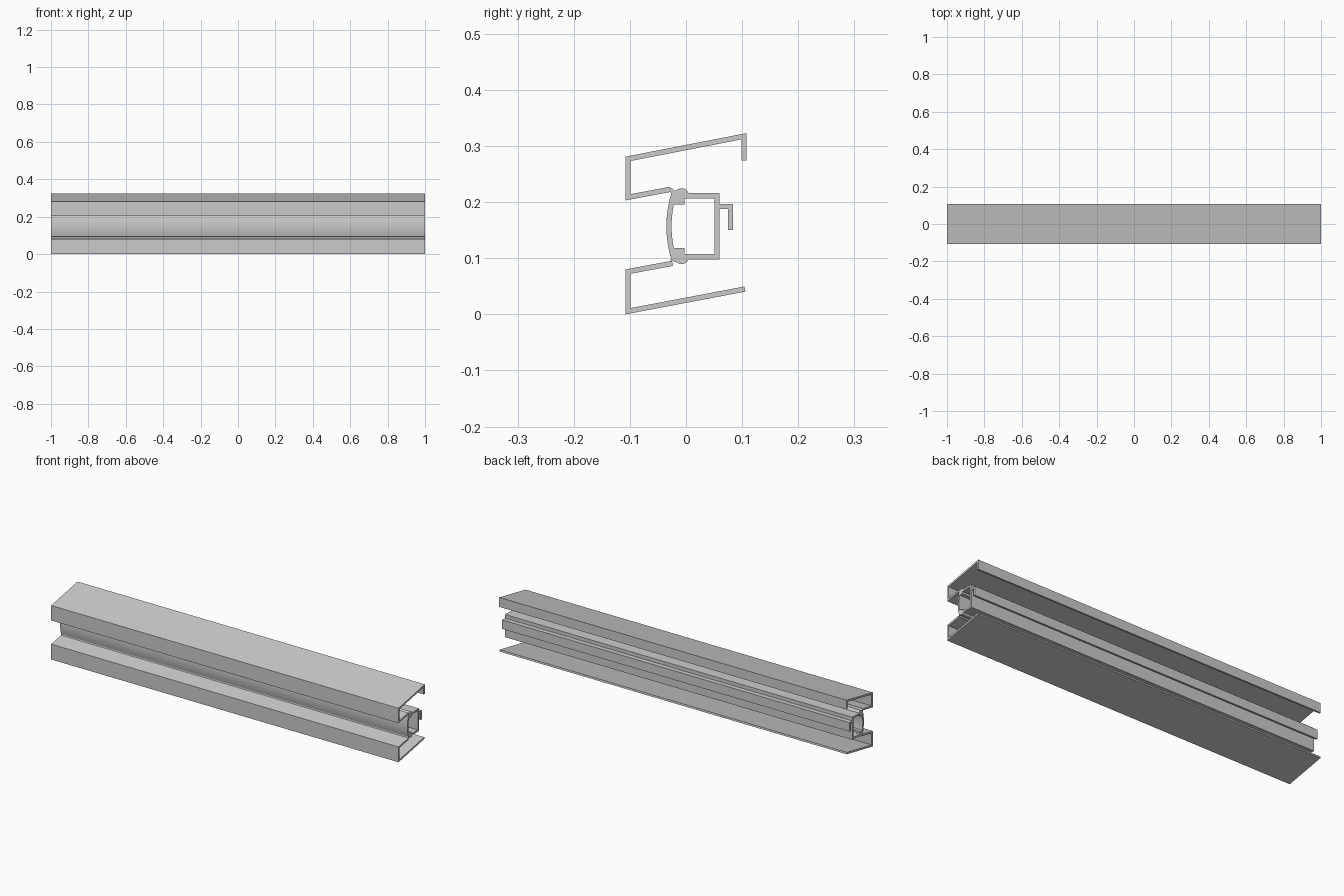
import bpy, bmesh
from math import sin, cos, asin, radians
from mathutils import Vector

if "Cube" in bpy.data.objects:
    bpy.data.objects.remove(bpy.data.objects["Cube"])

HALF = 1.0      # half length of the extrusion
MID = 0.157     # mirror height of the core
T = 0.0093      # wall thickness


def extrude(name, outline, smooth=False):
    """Prism along x from a (y, z) outline."""
    bm = bmesh.new()
    face = bm.faces.new([bm.verts.new((-HALF, y, z)) for y, z in outline])
    res = bmesh.ops.extrude_face_region(bm, geom=[face], use_keep_orig=True)
    verts = [g for g in res["geom"] if isinstance(g, bmesh.types.BMVert)]
    bmesh.ops.translate(bm, verts=verts, vec=(2 * HALF, 0, 0))
    bmesh.ops.recalc_face_normals(bm, faces=bm.faces)
    me = bpy.data.meshes.new(name)
    bm.to_mesh(me)
    bm.free()
    ob = bpy.data.objects.new(name, me)
    bpy.context.collection.objects.link(ob)
    if smooth:
        bpy.ops.object.select_all(action='DESELECT')
        ob.select_set(True)
        bpy.context.view_layer.objects.active = ob
        bpy.ops.object.shade_smooth_by_angle(angle=radians(30))
    return ob


def wall(path, t=T):
    """Outline of a bent sheet: outer path plus its mitred offset to the left."""
    pts = [Vector(p) for p in path]
    norms = []
    for a, b in zip(pts, pts[1:]):
        d = (b - a).normalized()
        norms.append(Vector((-d.y, d.x)))
    inner = []
    for i, p in enumerate(pts):
        n0, n1 = norms[max(i - 1, 0)], norms[min(i, len(norms) - 1)]
        inner.append(p + (n0 + n1) * t / (1 + n0.dot(n1)))
    return pts + inner[::-1]


def flip(outline):
    return [(y, 2 * MID - z) for y, z in outline]


# Slanted channels above and below
extrude("upper_channel", wall([(0.108, 0.274), (0.108, 0.323), (-0.108, 0.281),
                               (-0.108, 0.203), (-0.027, 0.2182)]))
extrude("lower_channel", wall([(-0.025, 0.0955), (-0.108, 0.08),
                               (-0.108, 0.0), (0.106, 0.0405)]))

# Square rear half of the core, and its hanging hook
extrude("core_box", wall([(0.001, 0.098), (0.06, 0.098), (0.06, 0.216), (0.001, 0.216)]))
extrude("rear_hook", wall([(0.084, 0.15), (0.084, 0.197), (0.06, 0.197)]))

# Bowed front wall of the core
R, HH = 0.198, 0.056
sweep = asin(HH / R)
arc = []
for i in range(17):
    a = sweep * (1 - i / 8)
    arc.append((-0.035 + R - R * cos(a), MID + R * sin(a)))
extrude("bowed_front", wall(arc), smooth=True)

# Rounded joints with inner feet
joint = [(-0.003, 0.196), (-0.003, 0.2065), (0.004, 0.2065)]
joint += [(-0.008 + 0.0135 * cos(radians(a)), 0.211 + 0.0135 * sin(radians(a)))
          for a in range(0, 136, 15)]
joint += [(-0.0205, 0.2205), (-0.027, 0.2265), (-0.028, 0.218), (-0.025, 0.21), (-0.024, 0.196)]
extrude("upper_joint", joint, smooth=True)
lower = [p for p in joint if p not in ((-0.027, 0.2265), (-0.0205, 0.2205))]
extrude("lower_joint", flip(lower), smooth=True)
